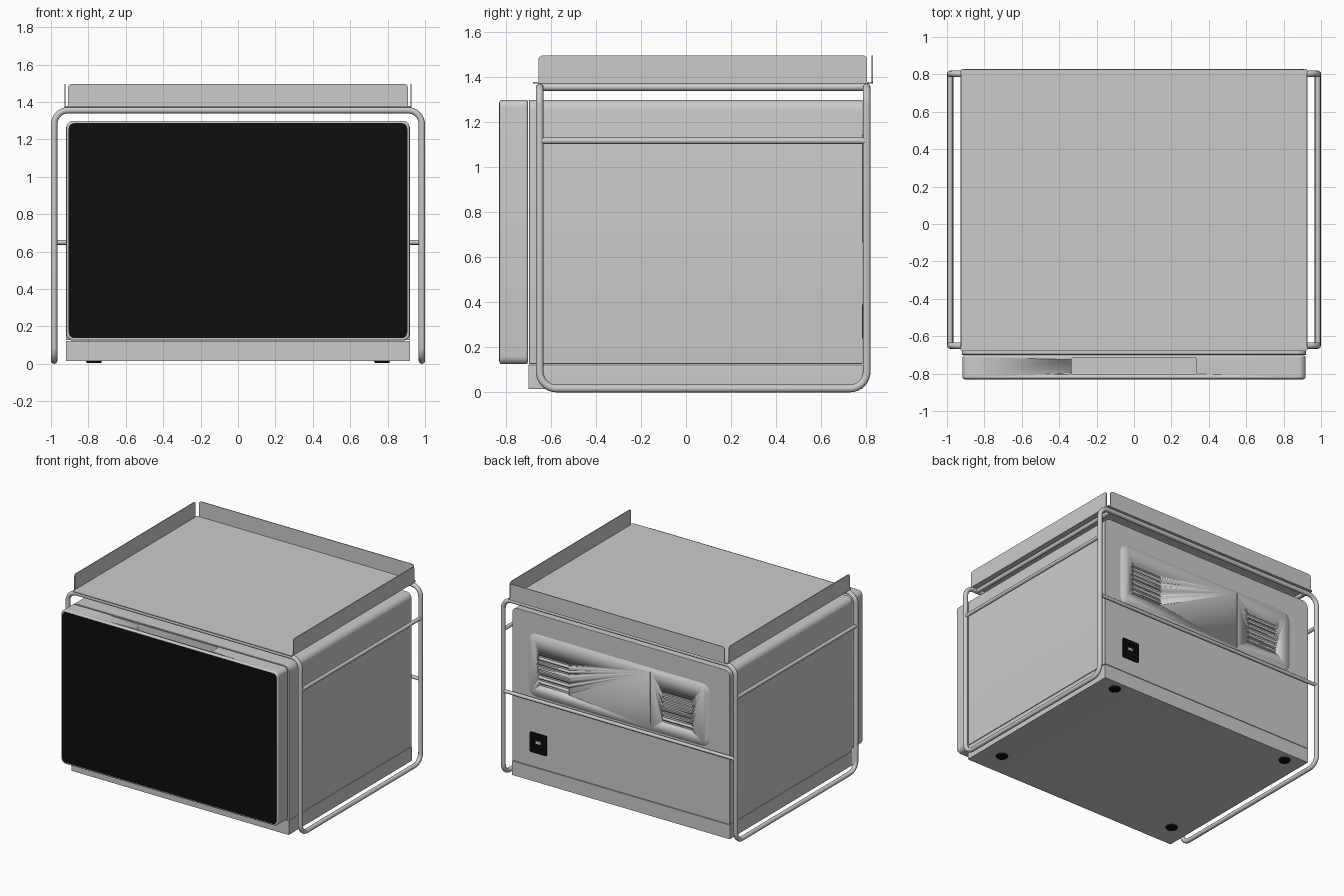
import bpy, bmesh, math
from mathutils import Vector

cube = bpy.data.objects.get("Cube")
if cube:
    bpy.data.objects.remove(cube, do_unlink=True)


def material(name, rgb):
    m = bpy.data.materials.new(name)
    m.use_nodes = True
    m.diffuse_color = (*rgb, 1)
    m.node_tree.nodes["Principled BSDF"].inputs["Base Color"].default_value = (*rgb, 1)
    return m


GREY = material("light grey", (0.6, 0.6, 0.6))
BLACK = material("black", (0.004, 0.004, 0.004))


def select_only(ob):
    bpy.ops.object.select_all(action="DESELECT")
    ob.select_set(True)
    bpy.context.view_layer.objects.active = ob


def finish(name, bm, mat):
    bmesh.ops.recalc_face_normals(bm, faces=bm.faces)
    mesh = bpy.data.meshes.new(name)
    bm.to_mesh(mesh)
    bm.free()
    ob = bpy.data.objects.new(name, mesh)
    bpy.context.collection.objects.link(ob)
    mesh.materials.append(mat)
    select_only(ob)
    bpy.ops.object.shade_smooth_by_angle(angle=math.radians(35))
    return ob


def outline(u, v, radii, inset=0):
    """Rectangle with one radius per corner, from lower left, anticlockwise."""
    u0, u1, v0, v1 = u[0] + inset, u[1] - inset, v[0] + inset, v[1] - inset
    corners = [(u0, v0, 1, 1), (u1, v0, -1, 1), (u1, v1, -1, -1), (u0, v1, 1, -1)]
    pts = []
    for i, (cu, cv, su, sv) in enumerate(corners):
        r = max(radii[i] - inset, 0.002)
        for k in range(7):
            a = math.pi + i * math.pi / 2 + k * math.pi / 12
            pts.append((cu + su * r + r * math.cos(a), cv + sv * r + r * math.sin(a)))
    return pts


PLACE = {"x": lambda u, v, w: (w, u, v),
         "y": lambda u, v, w: (u, w, v),
         "z": lambda u, v, w: (u, v, w)}


def slab(name, axis, u, v, w, radii=0.0, mat=GREY, taper=0, bevel=0):
    """Rounded rectangle extruded along an axis; taper shrinks the far end."""
    if not isinstance(radii, tuple):
        radii = (radii,) * 4
    bm = bmesh.new()
    rings = []
    for depth, inset in ((w[0], 0), (w[1], taper)):
        rings.append([bm.verts.new(PLACE[axis](a, b, depth))
                      for a, b in outline(u, v, radii, inset)])
    bm.faces.new(rings[0])
    bm.faces.new(rings[1])
    n = len(rings[0])
    for i in range(n):
        j = (i + 1) % n
        bm.faces.new((rings[0][i], rings[0][j], rings[1][j], rings[1][i]))
    ob = finish(name, bm, mat)
    if bevel:
        mod = ob.modifiers.new("edge", "BEVEL")
        mod.width, mod.segments, mod.angle_limit = bevel, 3, math.radians(50)
        bpy.ops.object.modifier_apply(modifier=mod.name)
    return ob


def cut(ob, cutter):
    mod = ob.modifiers.new("cut", "BOOLEAN")
    mod.operation, mod.solver, mod.object = "DIFFERENCE", "EXACT", cutter
    select_only(ob)
    bpy.ops.object.modifier_apply(modifier=mod.name)
    bpy.data.objects.remove(cutter, do_unlink=True)


def tube(name, corners, radius, bend=0.0, closed=False):
    """Pipe along straight runs with rounded corners."""
    pts = []
    n = len(corners)
    for i, c in enumerate(corners):
        c = Vector(c)
        if not closed and i in (0, n - 1):
            pts.append(c)
            continue
        a = (Vector(corners[i - 1]) - c).normalized() * bend
        b = (Vector(corners[(i + 1) % n]) - c).normalized() * bend
        for k in range(9):
            t = k * math.pi / 16
            pts.append(c + a * (1 - math.sin(t)) + b * (1 - math.cos(t)))
    curve = bpy.data.curves.new(name, "CURVE")
    curve.dimensions = "3D"
    curve.bevel_depth, curve.bevel_resolution = radius, 4
    curve.use_fill_caps = True
    spline = curve.splines.new("POLY")
    spline.points.add(len(pts) - 1)
    for p, co in zip(spline.points, pts):
        p.co = (*co, 1)
    spline.use_cyclic_u = closed
    ob = bpy.data.objects.new(name, curve)
    bpy.context.collection.objects.link(ob)
    curve.materials.append(GREY)
    select_only(ob)
    bpy.ops.object.convert(target="MESH")
    bpy.ops.object.shade_smooth_by_angle(angle=math.radians(50))


# Cabinet: plinth and main shell with softened top edges
slab("base", "y", (-0.92, 0.92), (0.015, 0.123), (-0.70, 0.785))
slab("body_shell", "y", (-0.92, 0.92), (0.127, 1.30), (-0.697, 0.785),
     (0, 0, 0.045, 0.045), bevel=0.006)

# Door with a pull recess in its top edge, and a dark glass front
door = slab("door", "y", (-0.917, 0.917), (0.125, 1.30), (-0.703, -0.828), 0.035, bevel=0.009)
cut(door, slab("pull_cutter", "z", (-0.335, 0.335), (-0.803, -0.715), (1.245, 1.35), 0.01))
slab("door_glass", "y", (-0.905, 0.905), (0.138, 1.287), (-0.826, -0.831), 0.03, BLACK)

# Raised rear cover with a seam and two groups of vent slots
cover = slab("rear_cover", "y", (-0.755, 0.785), (0.665, 1.15), (0.783, 0.803), 0.07, taper=0.03)
cut(cover, slab("seam_cutter", "y", (-0.264, -0.258), (0.6, 1.2), (0.796, 0.82)))
for centre in (0.555, -0.49):
    for i in range(7):
        z = 0.775 + i * 0.036
        cut(cover, slab("slot_cutter", "y", (centre - 0.13, centre + 0.13),
                        (z - 0.01, z + 0.01), (0.788, 0.82), 0.009))

# Power inlet: dark frame, recess and contact plate
inlet = slab("power_inlet", "y", (0.625, 0.765), (0.24, 0.39), (0.78, 0.797), 0.008, BLACK)
cut(inlet, slab("inlet_cutter", "y", (0.65, 0.74), (0.275, 0.36), (0.787, 0.82), 0.015))
slab("inlet_contact", "y", (0.675, 0.715), (0.312, 0.332), (0.786, 0.794), 0.004)

# Feet
for x in (-0.77, 0.77):
    for y in (-0.51, 0.71):
        bm = bmesh.new()
        bmesh.ops.create_cone(bm, cap_ends=True, segments=24, radius1=0.038,
                              radius2=0.047, depth=0.024)
        bmesh.ops.translate(bm, verts=bm.verts, vec=(x, y, 0.016))
        finish("foot", bm, BLACK)

# Pipe frame: two hoops joined along the floor, with cross rails
X, FRONT, BACK, LOW, TOP = 0.983, -0.65, 0.803, 0.017, 1.356
tube("frame", [(-X, FRONT, LOW), (-X, FRONT, TOP), (X, FRONT, TOP), (X, FRONT, LOW),
               (X, BACK, LOW), (X, BACK, TOP), (-X, BACK, TOP), (-X, BACK, LOW)],
     0.017, 0.075, True)
tube("rear_rail", [(-X, BACK, 0.65), (X, BACK, 0.65)], 0.013)
for s in (-1, 1):
    tube("side_rail", [(s * X, FRONT, 1.118), (s * X, BACK, 1.118)], 0.014)
    tube("tray_support", [(s * 0.88, FRONT, TOP), (s * 0.88, BACK, TOP)], 0.016)

# Tray: thin sheet with three upright flanges, open at the front
slab("tray_sheet", "z", (-0.928, 0.928), (-0.68, 0.83), (1.372, 1.379), 0.015)
for s in (-1, 1):
    slab("tray_side", "x", (-0.655, 0.805), (1.375, 1.497), (s * 0.928, s * 0.922),
         (0, 0, 0.02, 0.02))
slab("tray_back", "y", (-0.908, 0.908), (1.375, 1.497), (0.83, 0.824), (0, 0, 0.02, 0.02))
